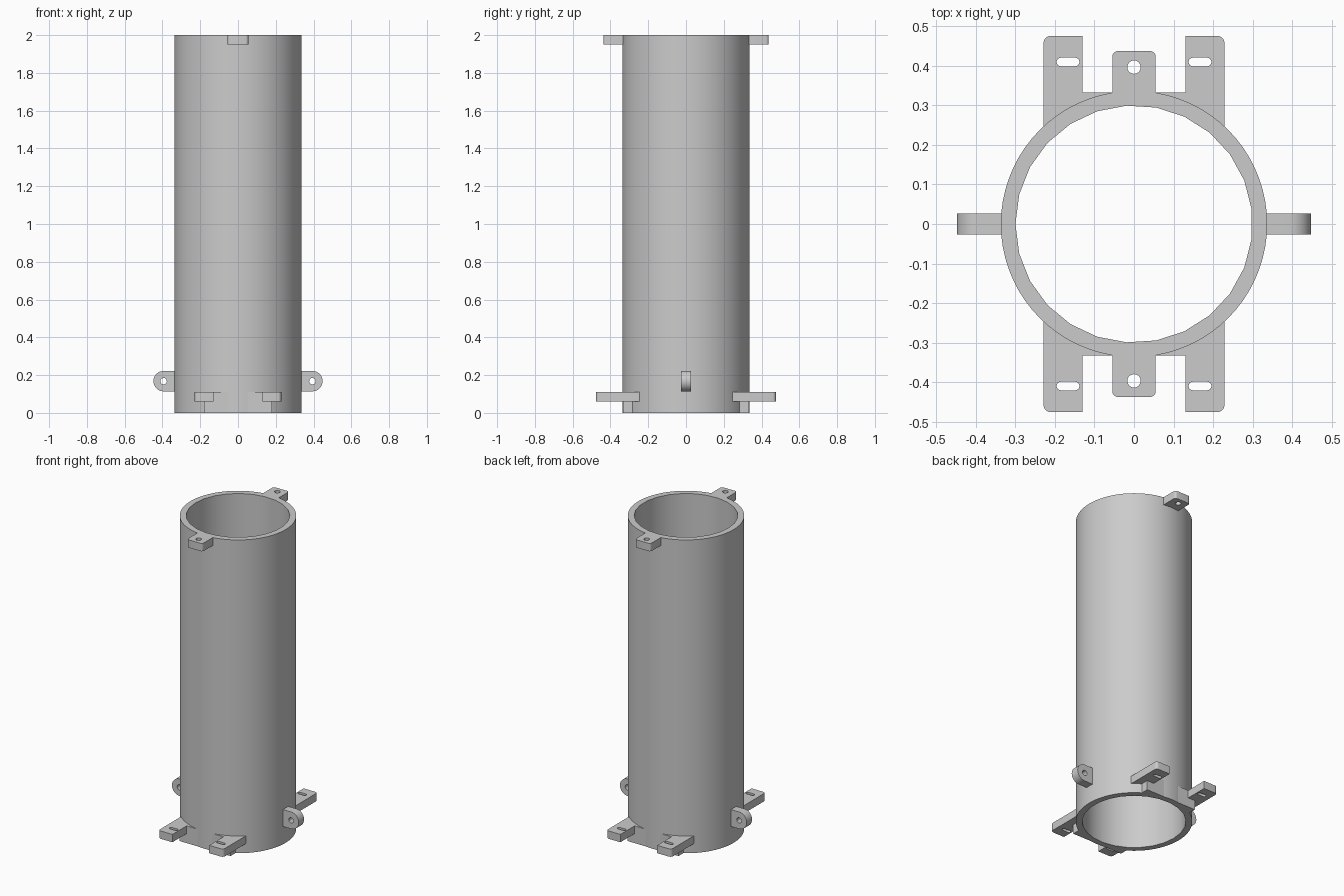
import bpy, bmesh
from math import sin, cos, pi, asin, sqrt

cube = bpy.data.objects.get("Cube")
if cube:
    bpy.data.objects.remove(cube, do_unlink=True)

grey = bpy.data.materials.new("light grey")
grey.use_nodes = True
colour = (0.6, 0.6, 0.6, 1)
grey.diffuse_color = colour
grey.node_tree.nodes["Principled BSDF"].inputs["Base Color"].default_value = colour

R_OUT, R_IN, R_JOIN, HEIGHT = 0.337, 0.3, 0.335, 2.0


def arc(cx, cy, r, a0, a1, n):
    return [(cx + r * cos(a0 + (a1 - a0) * i / n), cy + r * sin(a0 + (a1 - a0) * i / n))
            for i in range(n + 1)]


def circle(cx, cy, r, n, start=0):
    return arc(cx, cy, r, start, start + 2 * pi, n)[:-1]


def wall_arc(x0, x1, n=8):
    """Points along the tube wall from x0 to x1, on the +y side."""
    return arc(0, 0, R_JOIN, pi / 2 - asin(x0 / R_JOIN), pi / 2 - asin(x1 / R_JOIN), n)


def slab(name, loops, low, high, sx=1, sy=1, upright=False):
    """Extrude an outline with optional holes; upright slabs lie in the xz plane."""
    bm = bmesh.new()
    edges = []
    for loop in loops:
        vs = [bm.verts.new((x * sx, y * sy, low)) for x, y in loop]
        edges += [bm.edges.new((vs[i - 1], vs[i])) for i in range(len(vs))]
    bmesh.ops.triangle_fill(bm, edges=edges, use_beauty=True)
    ext = bmesh.ops.extrude_face_region(bm, geom=bm.faces[:], use_keep_orig=True)
    top = [g for g in ext["geom"] if isinstance(g, bmesh.types.BMVert)]
    bmesh.ops.translate(bm, verts=top, vec=(0, 0, high - low))
    if upright:
        for v in bm.verts:
            v.co = (v.co.x, v.co.z, v.co.y)
    bmesh.ops.recalc_face_normals(bm, faces=bm.faces[:])
    mesh = bpy.data.meshes.new(name)
    bm.to_mesh(mesh)
    bm.free()
    mesh.materials.append(grey)
    ob = bpy.data.objects.new(name, mesh)
    bpy.context.collection.objects.link(ob)
    bpy.ops.object.select_all(action="DESELECT")
    ob.select_set(True)
    bpy.context.view_layer.objects.active = ob
    bpy.ops.object.shade_smooth_by_angle(angle=pi / 6)


# Open tube
slab("tube", [circle(0, 0, R_OUT, 72), circle(0, 0, R_IN, 25, pi)], 0, HEIGHT)

# Drilled tabs at the top rim
W, END, C = 0.055, 0.438, 0.015
tab = (wall_arc(-W, W) + arc(W - C, END - C, C, 0, pi / 2, 5)
       + arc(C - W, END - C, C, pi / 2, pi, 5))
for side, sy in (("front", -1), ("back", 1)):
    slab(side + "_top_tab", [tab, circle(0, 0.397, 0.017, 20)], 1.95, HEIGHT, sy=sy)

# Slotted feet with the flat bridge and the wedge beneath them
FLAT, INNER, OUTER, TIP, F = 0.333, 0.13, 0.229, 0.476, 0.018
start = sqrt(R_JOIN ** 2 - FLAT ** 2) + 0.002
foot = (wall_arc(start, OUTER) + arc(OUTER - F, TIP - F, F, 0, pi / 2, 5)
        + [(INNER, TIP), (INNER, FLAT)])
slot = (arc(0.185, 0.41, 0.011, -pi / 2, pi / 2, 8)
        + arc(0.149, 0.41, 0.011, pi / 2, 3 * pi / 2, 8))
wedge = wall_arc(start, 0.18) + [(0.18, FLAT)]
for side, sy in (("front", -1), ("back", 1)):
    for hand, sx in (("right", -1), ("left", 1)):
        slab(f"{side}_{hand}_foot", [foot, slot], 0.06, 0.11, sx, sy)
        slab(f"{side}_{hand}_wedge", [wedge], 0, 0.06, sx, sy)

# Rounded side lugs with cross holes
LX, LZ, LR = 0.394, 0.168, 0.054
lug = [(R_OUT - 0.004, LZ - LR)] + arc(LX, LZ, LR, -pi / 2, pi / 2, 16) + [(R_OUT - 0.004, LZ + LR)]
for hand, sx in (("right", -1), ("left", 1)):
    slab(hand + "_lug", [lug, circle(LX, LZ, 0.017, 20)], -0.027, 0.027, sx, upright=True)
